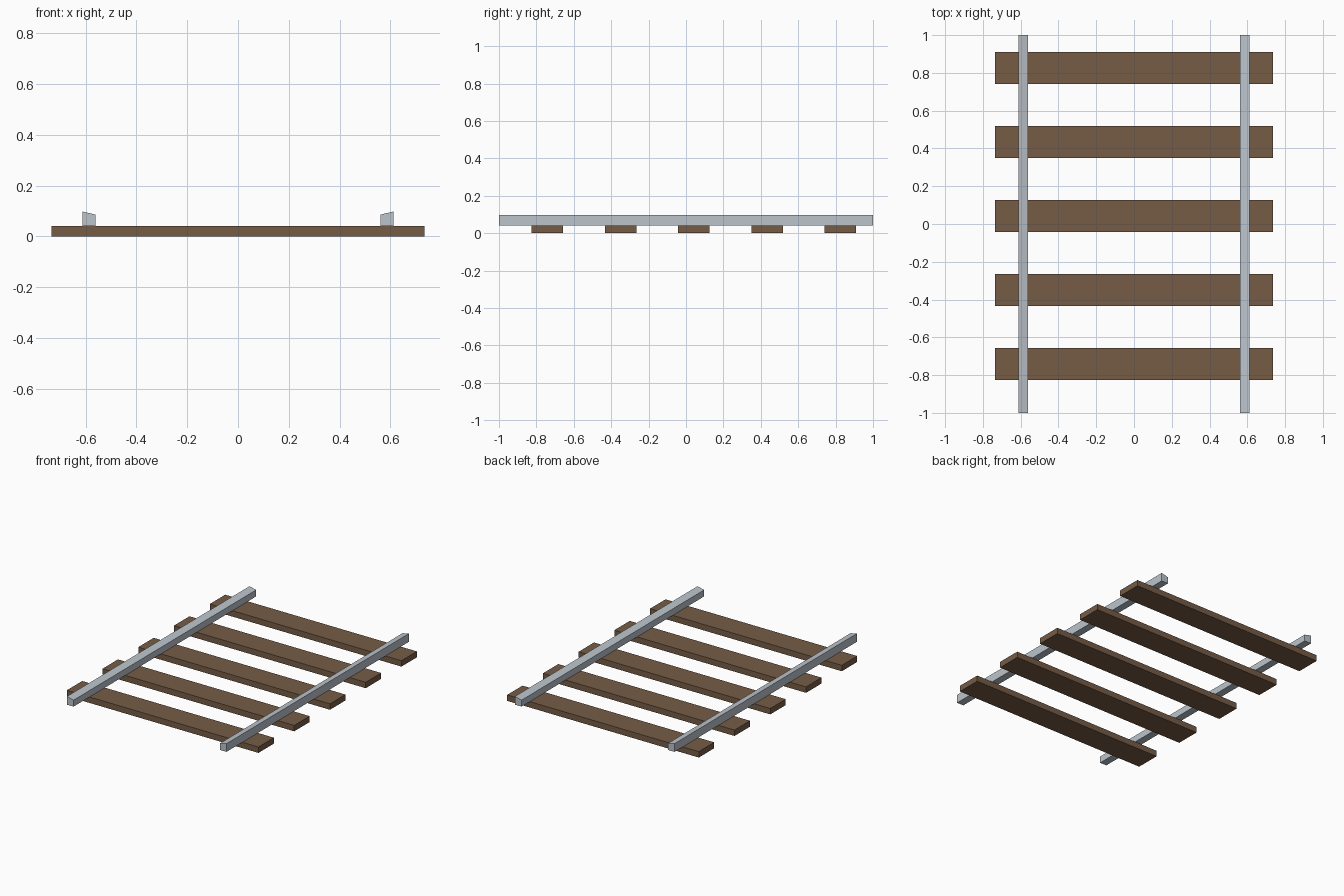
import bpy, bmesh

if "Cube" in bpy.data.objects:
    bpy.data.objects.remove(bpy.data.objects["Cube"])


def material(name, color):
    m = bpy.data.materials.new(name)
    m.diffuse_color = (*color, 1.0)
    m.use_nodes = True
    m.node_tree.nodes["Principled BSDF"].inputs["Base Color"].default_value = m.diffuse_color
    return m


wood = material("brown_wood", (0.18, 0.107, 0.062))
steel = material("pale_steel", (0.50, 0.55, 0.60))


def prism(name, profile, y0, y1, mat):
    """Extrude an (x, z) profile along y."""
    bm = bmesh.new()
    face = bm.faces.new([bm.verts.new((x, y0, z)) for x, z in profile])
    ext = bmesh.ops.extrude_face_region(bm, geom=[face])
    verts = [g for g in ext["geom"] if isinstance(g, bmesh.types.BMVert)]
    bmesh.ops.translate(bm, verts=verts, vec=(0, y1 - y0, 0))
    bmesh.ops.recalc_face_normals(bm, faces=bm.faces)
    mesh = bpy.data.meshes.new(name)
    bm.to_mesh(mesh)
    bm.free()
    mesh.materials.append(mat)
    obj = bpy.data.objects.new(name, mesh)
    bpy.context.collection.objects.link(obj)
    return obj


TIE_TOP = 0.041

# Wooden cross ties, evenly spaced
for i in range(5):
    y = -0.741 + i * 0.3915
    prism(f"cross_tie_{i + 1}",
          [(-0.735, 0), (0.735, 0), (0.735, TIE_TOP), (-0.735, TIE_TOP)],
          y - 0.0845, y + 0.0845, wood)

# Steel rails, tops sloping down toward the inside
for side, name in ((-1, "left_rail"), (1, "right_rail")):
    prism(name,
          [(side * 0.561, TIE_TOP), (side * 0.612, TIE_TOP),
           (side * 0.612, 0.098), (side * 0.561, 0.086)],
          -1.0, 1.0, steel)
